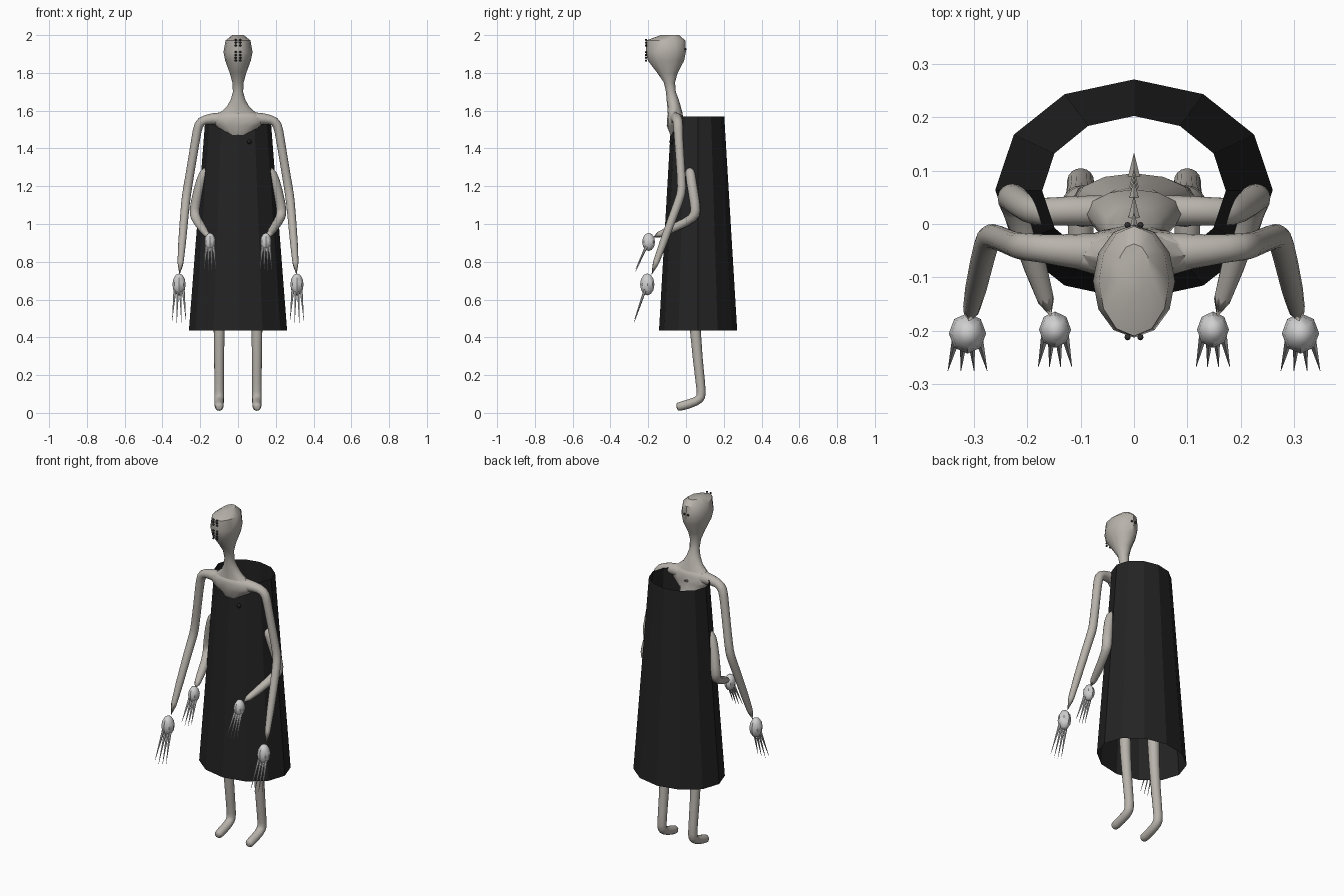
import bpy, bmesh
from math import sin, cos, pi, radians
from mathutils import Vector, Matrix

cube = bpy.data.objects.get("Cube")
if cube:
    bpy.data.objects.remove(cube, do_unlink=True)


def material(name, rgb):
    m = bpy.data.materials.new(name)
    m.use_nodes = True
    m.diffuse_color = (*rgb, 1)
    m.node_tree.nodes["Principled BSDF"].inputs["Base Color"].default_value = (*rgb, 1)
    return m


SKIN = material("warm grey skin", (0.48, 0.45, 0.41))
PALE = material("pale hand", (0.63, 0.63, 0.63))
CLOTH = material("black cloth", (0.017, 0.017, 0.017))
EYE = material("dark eye", (0.03, 0.03, 0.03))


def finish(bm, name, mat, angle=40, subdiv=0):
    bmesh.ops.recalc_face_normals(bm, faces=bm.faces)
    me = bpy.data.meshes.new(name)
    bm.to_mesh(me)
    bm.free()
    me.materials.append(mat)
    ob = bpy.data.objects.new(name, me)
    bpy.context.collection.objects.link(ob)
    if subdiv:
        mod = ob.modifiers.new("Smooth", 'SUBSURF')
        mod.levels = mod.render_levels = subdiv
    bpy.ops.object.select_all(action='DESELECT')
    ob.select_set(True)
    bpy.context.view_layer.objects.active = ob
    bpy.ops.object.shade_smooth_by_angle(angle=radians(angle))
    return ob


def bridge(bm, rings, caps=True):
    n = len(rings[0])
    for a, b in zip(rings, rings[1:]):
        for i in range(n):
            bm.faces.new((a[i], a[(i + 1) % n], b[(i + 1) % n], b[i]))
    if caps:
        bm.faces.new(rings[0])
        bm.faces.new(rings[-1])


def loft(name, mat, sections, sides=12, caps=True, angle=40):
    """Stack of horizontal ellipses: z, centre y, radius x, radius y."""
    bm = bmesh.new()
    rings = [[bm.verts.new((rx * sin(2 * pi * i / sides), cy + ry * cos(2 * pi * i / sides), z))
              for i in range(sides)] for z, cy, rx, ry in sections]
    bridge(bm, rings, caps)
    return finish(bm, name, mat, angle)


def limb(name, mat, path, side, sides=8):
    """Round tube swept along a path of x, y, z, radius."""
    pts = [Vector((x * side, y, z)) for x, y, z, r in path]
    bm = bmesh.new()
    rings, prev, q = [], None, None
    for i, p in enumerate(pts):
        d = Vector()
        if i:
            d += (p - pts[i - 1]).normalized()
        if i < len(pts) - 1:
            d += (pts[i + 1] - p).normalized()
        d.normalize()
        q = d.to_track_quat('Z', 'Y') if prev is None else prev.rotation_difference(d) @ q
        prev = d
        r = path[i][3] * 1.05
        rings.append([bm.verts.new(p + q @ Vector((r * cos(2 * pi * k / sides), r * sin(2 * pi * k / sides), 0)))
                      for k in range(sides)])
    bridge(bm, rings)
    return finish(bm, name, mat, 80, 1)


def add_spike(bm, base, tip, radius, sides=6):
    d = Vector(tip) - Vector(base)
    mat = (Matrix.Translation((Vector(base) + Vector(tip)) / 2)
           @ d.to_track_quat('Z', 'Y').to_matrix().to_4x4())
    bmesh.ops.create_cone(bm, cap_ends=True, segments=sides, radius1=radius, radius2=0.0005,
                          depth=d.length, matrix=mat)


def hand(name, centre, size, reach, side):
    """Faceted palm with four long pointed fingers."""
    c = Vector((centre[0] * side, centre[1], centre[2]))
    bm = bmesh.new()
    bmesh.ops.create_uvsphere(bm, u_segments=8, v_segments=6, radius=1,
                              matrix=Matrix.Translation(c) @ Matrix.Diagonal((*size, 1)))
    finish(bm, name + "_palm", PALE)
    bm = bmesh.new()
    for k in (-1.5, -0.5, 0.5, 1.5):
        base = c + Vector((k * size[0] * 0.42, -0.012, -size[2] * 0.5))
        tip = c + Vector((k * size[0] * 0.7, -0.07, -reach + abs(k) * 0.012))
        add_spike(bm, base, tip, 0.008)
    finish(bm, name + "_fingers", PALE)


# Head and neck
loft("head_and_neck", SKIN, [
    (2.0, -0.085, 0.03, 0.048), (1.972, -0.107, 0.066, 0.103), (1.91, -0.107, 0.077, 0.106),
    (1.865, -0.106, 0.068, 0.096), (1.80, -0.098, 0.044, 0.054), (1.75, -0.088, 0.03, 0.03),
    (1.70, -0.08, 0.027, 0.026), (1.66, -0.071, 0.038, 0.032), (1.62, -0.063, 0.06, 0.036),
    (1.585, -0.058, 0.1, 0.04)])

# Chest, waist and pelvis
loft("torso", SKIN, [
    (1.595, -0.058, 0.085, 0.036), (1.56, -0.056, 0.15, 0.044), (1.52, -0.054, 0.12, 0.048),
    (1.475, -0.042, 0.06, 0.042), (1.40, -0.01, 0.06, 0.045), (1.3, 0.02, 0.09, 0.045),
    (1.1, 0.03, 0.07, 0.04), (0.96, 0.045, 0.11, 0.05), (0.87, 0.045, 0.12, 0.045),
    (0.83, 0.045, 0.07, 0.03)], angle=80)

# Spines down the back
bm = bmesh.new()
for z, y in ((1.53, -0.02), (1.44, 0.01), (1.34, 0.04), (1.22, 0.05), (1.1, 0.06), (0.98, 0.09)):
    add_spike(bm, (0, y, z), (0, y + 0.042, z + 0.015), 0.012, 5)
finish(bm, "back_spines", SKIN, 20)

# Coat: open flared tube
loft("coat", CLOTH, [(1.57, 0.0625, 0.172, 0.14), (0.435, 0.064, 0.26, 0.207)], caps=False, angle=20)

# Eyes in two columns on the face, a pair behind, and a coat button
bm = bmesh.new()
spots = [(sx * 0.012, -0.212, z) for sx in (1, -1)
         for z in (1.975, 1.96, 1.945, 1.91, 1.895, 1.88, 1.865)]
spots += [(sx * 0.012, -0.002, 1.925) for sx in (1, -1)]
for p in spots:
    bmesh.ops.create_uvsphere(bm, u_segments=8, v_segments=6, radius=0.006,
                              matrix=Matrix.Translation(p))
finish(bm, "eyes", EYE)
bm = bmesh.new()
bmesh.ops.create_uvsphere(bm, u_segments=8, v_segments=6, radius=0.012,
                          matrix=Matrix.Translation((0.06, -0.077, 1.435)))
finish(bm, "coat_button", CLOTH)

# Paired limbs
for side, word in ((1, "left"), (-1, "right")):
    limb(word + "_upper_arm", SKIN, [
        (0, -0.055, 1.545, 0.045), (0.1, -0.053, 1.56, 0.036), (0.18, -0.045, 1.554, 0.026),
        (0.211, -0.042, 1.53, 0.028), (0.222, -0.04, 1.46, 0.024), (0.262, -0.022, 1.22, 0.024),
        (0.272, -0.022, 1.16, 0.025), (0.282, -0.055, 1.08, 0.024), (0.311, -0.19, 0.71, 0.02)], side)
    hand(word + "_upper_hand", (0.312, -0.205, 0.68), (0.035, 0.038, 0.058), 0.21, side)
    limb(word + "_lower_arm", SKIN, [
        (0, 0.025, 1.27, 0.035), (0.13, 0.025, 1.285, 0.028), (0.175, 0.022, 1.28, 0.027),
        (0.195, 0.025, 1.24, 0.028), (0.228, 0.05, 1.1, 0.028), (0.232, 0.052, 1.05, 0.029),
        (0.216, 0.02, 1.015, 0.026), (0.152, -0.185, 0.925, 0.021)], side)
    hand(word + "_lower_hand", (0.148, -0.198, 0.905), (0.03, 0.034, 0.048), 0.165, side)
    limb(word + "_leg", SKIN, [
        (0.09, 0.03, 0.92, 0.045), (0.1, 0.035, 0.8, 0.04), (0.1, 0.045, 0.43, 0.029),
        (0.1, 0.08, 0.13, 0.026), (0.1, 0.083, 0.085, 0.027), (0.1, 0.06, 0.06, 0.026),
        (0.1, -0.03, 0.034, 0.026), (0.1, -0.052, 0.03, 0.022)], side)
